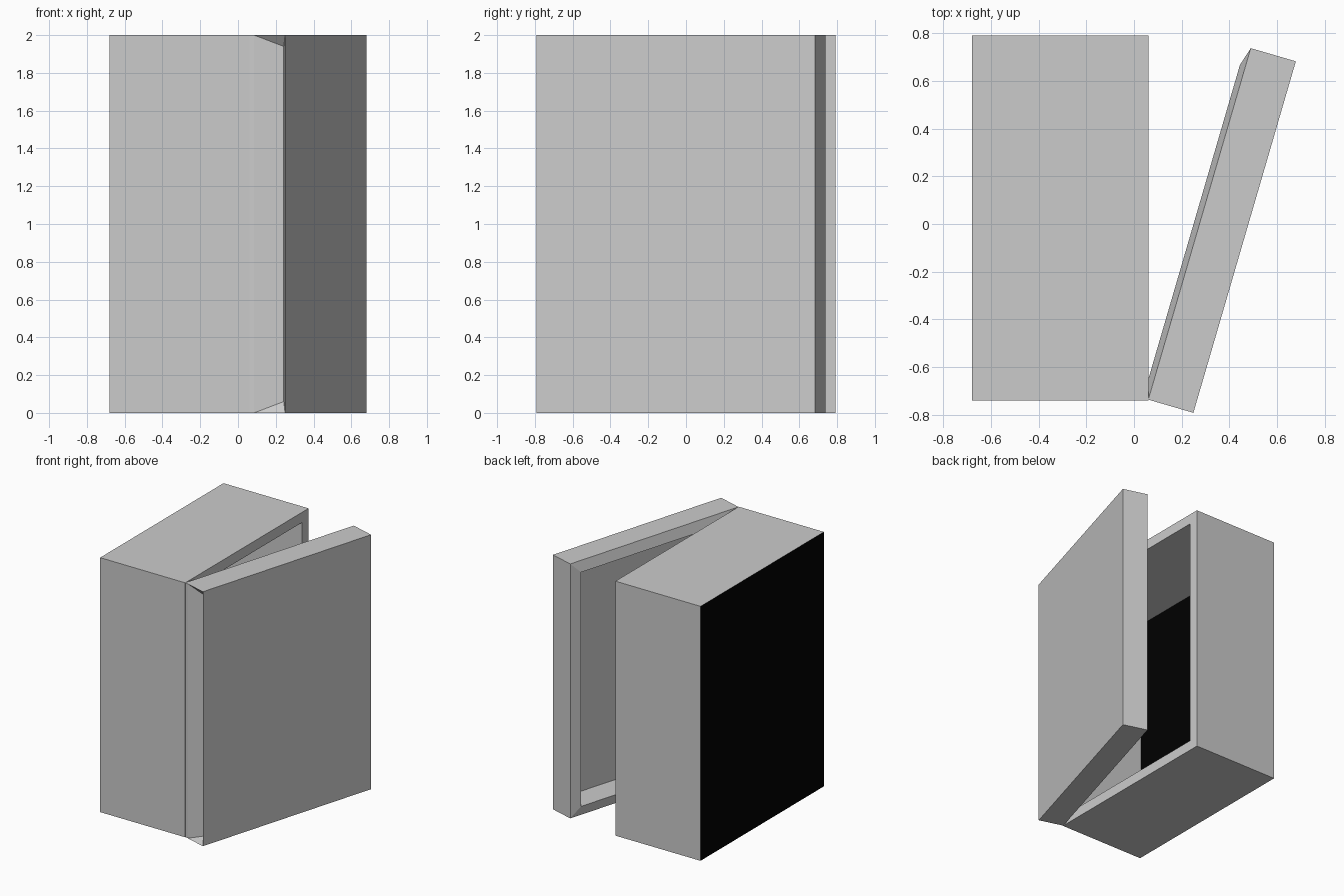
import bpy, bmesh, math
from mathutils import Matrix

if "Cube" in bpy.data.objects:
    bpy.data.objects.remove(bpy.data.objects["Cube"])

H = 2.0  # overall height

black = bpy.data.materials.new("black_panel")
black.diffuse_color = (0.0, 0.0, 0.0, 1)


def nested_box(name, length, steps, matrix, black_caps=False, extra=None):
    """Skin rectangular loops (inset, depth); local x = along, y = depth, z = up."""
    bm = bmesh.new()
    loops = []
    for inset, depth in steps:
        a, b, lo, hi = inset, length - inset, inset, H - inset
        loops.append([bm.verts.new(p) for p in
                      ((a, depth, lo), (b, depth, lo), (b, depth, hi), (a, depth, hi))])
    caps = [bm.faces.new(loops[0][::-1]), bm.faces.new(loops[-1])]
    for i, (l0, l1) in enumerate(zip(loops, loops[1:])):
        for k in range(4):
            if extra and i == 0 and k == 3:
                continue  # hinge end is built separately
            j = (k + 1) % 4
            bm.faces.new((l0[k], l0[j], l1[j], l1[k]))
    if extra:
        extra(bm, loops)
    bmesh.ops.recalc_face_normals(bm, faces=bm.faces)
    bm.transform(matrix)
    mesh = bpy.data.meshes.new(name)
    if black_caps:
        mesh.materials.append(bpy.data.materials.new("grey"))
        mesh.materials[0].diffuse_color = (0.8, 0.8, 0.8, 1)
        mesh.materials.append(black)
        for f in caps:
            f.material_index = 1
    bm.to_mesh(mesh)
    bm.free()
    obj = bpy.data.objects.new(name, mesh)
    bpy.context.collection.objects.link(obj)
    return obj


def hinge_end(bm, loops):
    """Sunken hinge end: a tapered web with triangular gussets top and bottom."""
    back, front = loops[0], loops[1]
    a_lo, a_hi, c_lo, c_hi = [bm.verts.new(p) for p in (
        (0, -0.026, 0), (0, -0.026, H), (0.05, -0.175, 0.06), (0.05, -0.175, H - 0.06))]
    bm.faces.new((front[0], front[3], a_hi, a_lo))
    bm.faces.new((a_lo, a_hi, c_hi, c_lo))
    bm.faces.new((c_lo, c_hi, back[3], back[0]))
    bm.faces.new((a_hi, back[3], c_hi))
    bm.faces.new((a_lo, c_lo, back[0]))


def placed(x, y, angle):
    """Local x runs away from the hinge, local y towards the given side."""
    return Matrix.Translation((x, y, 0)) @ Matrix.Rotation(angle, 4, 'Z')


# cabinet body: open towards +x, with a flat rim and a black back panel
nested_box("cabinet_body", 1.532,
           [(0, -0.74), (0, 0), (0.08, 0), (0.08, -0.68)],
           placed(0.06, -0.741, math.pi / 2) @ Matrix.Scale(-1, 4, (0, 1, 0)),
           black_caps=True)

# door: swung open on the front corner, raised bevelled rim and deep recess
swing = math.atan2(1.475, 0.43)
nested_box("door", 1.536,
           [(0, -0.197), (0, 0), (0.08, 0.024), (0.08, -0.176)],
           placed(0.06, -0.737, swing), extra=hinge_end)

for m in bpy.data.materials:
    if m.users and not m.is_grease_pencil:
        m.use_nodes = True
        m.node_tree.nodes["Principled BSDF"].inputs["Base Color"].default_value = m.diffuse_color
